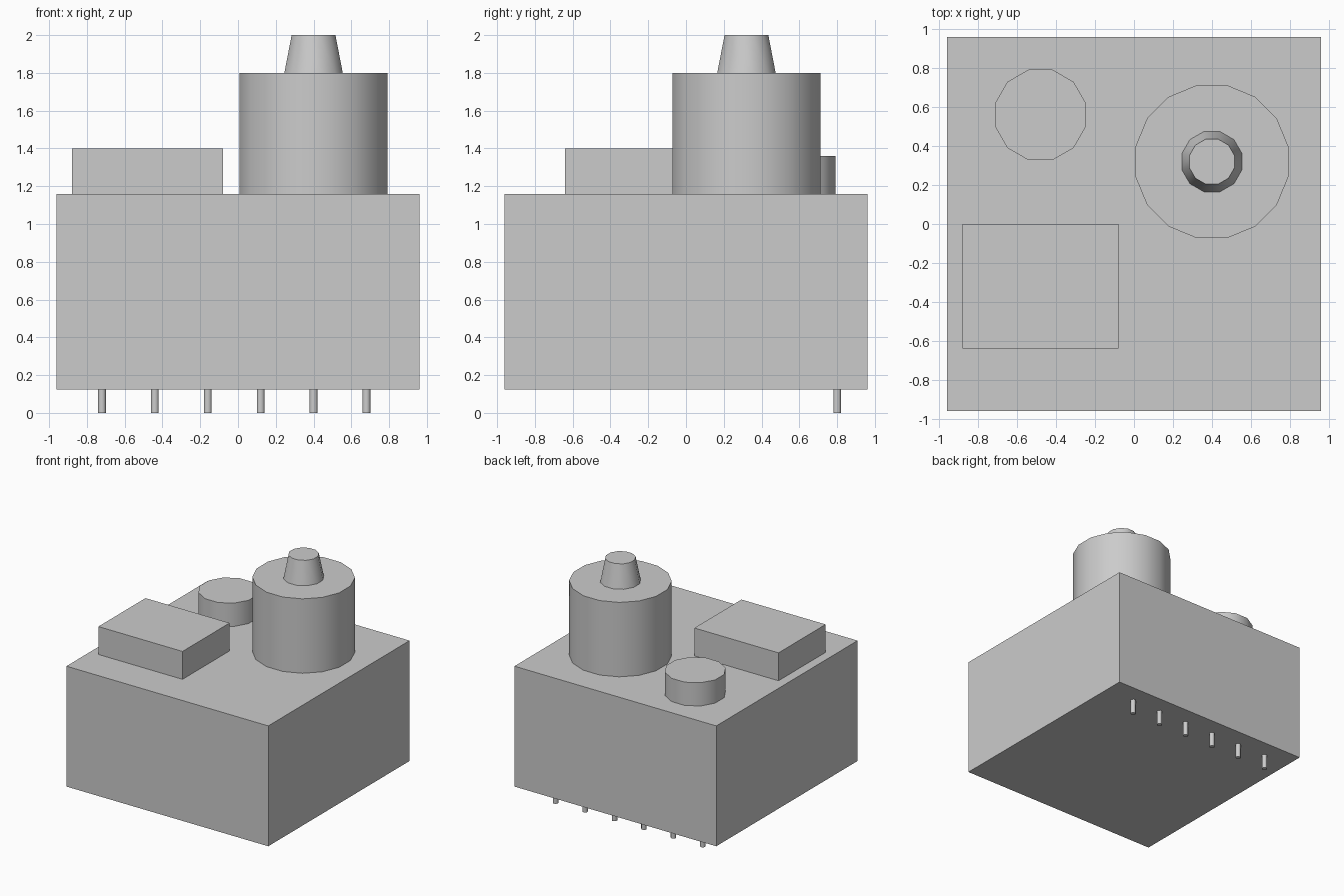
import bpy
import math

if "Cube" in bpy.data.objects:
    bpy.data.objects.remove(bpy.data.objects["Cube"])


def box(name, x0, x1, y0, y1, z0, z1):
    bpy.ops.mesh.primitive_cube_add(
        size=1, location=((x0 + x1) / 2, (y0 + y1) / 2, (z0 + z1) / 2))
    ob = bpy.context.object
    ob.name = name
    ob.scale = (x1 - x0, y1 - y0, z1 - z0)
    bpy.ops.object.transform_apply(location=False, rotation=False, scale=True)
    return ob


def round_part(name, sides, x, y, z0, z1, r_bottom, r_top=None):
    # Turned half a side so that flats face the axes
    bpy.ops.mesh.primitive_cone_add(
        vertices=sides, radius1=r_bottom, radius2=r_top or r_bottom,
        depth=z1 - z0, location=(x, y, (z0 + z1) / 2),
        rotation=(0, 0, math.pi / sides))
    ob = bpy.context.object
    ob.name = name
    bpy.ops.object.shade_smooth_by_angle(angle=math.radians(50))
    return ob


BASE, TOP = 0.125, 1.16

# Main housing and the low block on its lid
box("housing", -0.96, 0.96, -0.96, 0.96, BASE, TOP)
box("top_block", -0.88, -0.08, -0.64, 0.0, TOP, 1.40)

# Tall drum with tapered tip, and the short round button
round_part("drum", 16, 0.40, 0.32, TOP, 1.80, 0.40)
round_part("tapered_tip", 12, 0.40, 0.32, 1.80, 2.00, 0.16, 0.12)
round_part("button", 12, -0.48, 0.56, TOP, 1.36, 0.24)

# Row of pins under the back edge
for i in range(6):
    round_part(f"pin_{i + 1}", 8, -0.72 + 0.28 * i, 0.80, 0.0, BASE, 0.022)
